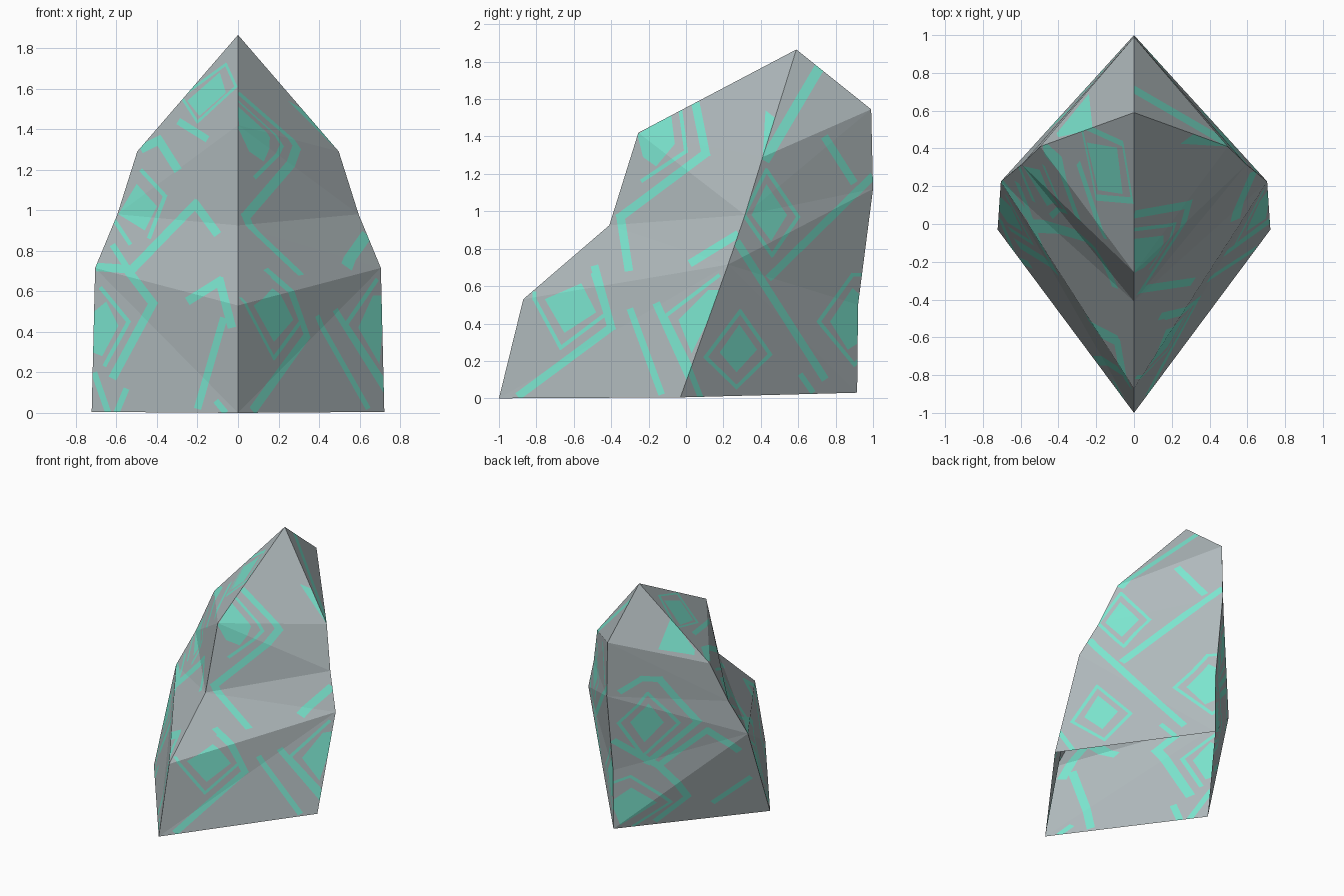
import bpy
import bmesh
from mathutils import Vector

if "Cube" in bpy.data.objects:
    bpy.data.objects.remove(bpy.data.objects["Cube"])


def material(name, rgb):
    m = bpy.data.materials.new(name)
    m.diffuse_color = (*rgb, 1)
    m.use_nodes = True
    m.node_tree.nodes["Principled BSDF"].inputs["Base Color"].default_value = m.diffuse_color
    return m


stone = material("grey_stone", (0.43, 0.485, 0.50))
mint = material("mint_glow", (0.20, 0.78, 0.62))

# Levels of the rock: front (y, z), side ridge (x, y, z), back (y, z)
LEVELS = [
    ((-1.0, 0.0), (0.722, -0.03, 0.005), (0.915, 0.03)),
    ((-0.87, 0.53), (0.705, 0.225, 0.715), (0.92, 0.50)),
    ((-0.41, 0.925), (0.595, 0.315, 0.98), (1.0, 1.12)),
    ((-0.255, 1.42), (0.497, 0.41, 1.29), (0.99, 1.545)),
]
PEAK = Vector((0, 0.59, 1.865))


def quarter_facets(side, end):
    """Triangles of one quarter: side is +1 / -1 in x, end is 0 front / 2 back."""
    mid = [Vector((0, *lv[end])) for lv in LEVELS]
    rim = [Vector((side * lv[1][0], *lv[1][1:])) for lv in LEVELS]
    tris = []
    for i in range(3):
        a, b, c, d = mid[i], rim[i], rim[i + 1], mid[i + 1]
        tris += [(a, b, c), (a, c, d)] if i == 0 else [(a, b, d), (b, c, d)]
    tris.append((mid[3], rim[3], PEAK))
    if (side > 0) != (end == 0):
        tris = [t[::-1] for t in tris]
    return [list(t) for t in tris]


# Pattern helpers: flat shapes are projected onto the facets and cut into them
def split(poly, a, b, axes):
    """Cut a polygon by the line a-b; returns the parts left and right of it."""
    def dist(p):
        return (b[0] - a[0]) * (p[axes[1]] - a[1]) - (b[1] - a[1]) * (p[axes[0]] - a[0])
    left, right = [], []
    for p, q in zip(poly, poly[1:] + poly[:1]):
        dp, dq = dist(p), dist(q)
        if dp >= 0:
            left.append(p)
        if dp <= 0:
            right.append(p)
        if dp * dq < 0:
            cut = p.lerp(q, dp / (dp - dq))
            left.append(cut)
            right.append(cut)
    return (left if len(left) > 2 else []), (right if len(right) > 2 else [])


def carve(poly, shape, axes):
    """Returns the part of the polygon inside the convex shape, and the rest."""
    pairs = list(zip(shape, shape[1:] + shape[:1]))
    if sum(p[0] * q[1] - q[0] * p[1] for p, q in pairs) < 0:
        pairs = [(q, p) for p, q in reversed(pairs)]
    rest, inside = [], poly
    for a, b in pairs:
        inside, out = split(inside, a, b, axes)
        if out:
            rest.append(out)
        if not inside:
            return [], [poly]
    return inside, rest


def stroke(width, pts):
    """Rectangles along a polyline, lengthened at the joints."""
    rects, last = [], len(pts) - 2
    closed = pts[0] == pts[-1]
    for i in range(last + 1):
        a, b = Vector(pts[i]), Vector(pts[i + 1])
        d = (b - a).normalized()
        n = Vector((-d.y, d.x)) * width / 2
        if i > 0 or closed:
            a = a - d * width * 0.4
        if i < last or closed:
            b = b + d * width * 0.4
        rects.append([tuple(v) for v in (a - n, b - n, b + n, a + n)])
    return rects


bm = bmesh.new()


def carved_quarter(side, end, axes, fills, lines):
    shapes = list(fills)
    for w, pts in lines:
        shapes += stroke(w, pts)
    plain, glow = quarter_facets(side, end), []
    for s in shapes:
        left_over = []
        for poly in plain:
            inside, rest = carve(poly, s, axes)
            left_over += rest
            if inside:
                glow.append(inside)
        plain = left_over
    for index, polys in enumerate((plain, glow)):
        for poly in polys:
            bm.faces.new([bm.verts.new(p) for p in poly]).material_index = index


THIN, BAND = 0.02, 0.042

# Front right, drawn in (y, z)
carved_quarter(1, 0, (1, 2), [
    [(-.755, .53), (-.56, .615), (-.48, .46), (-.65, .35)],
    [(-.04, .42), (.12, .58), (.2, .58), (.03, .24)],
    [(-.26, 1.41), (-.08, 1.52), (-.06, 1.36), (-.16, 1.24), (-.23, 1.29)],
    [(.425, 1.54), (.475, 1.50), (.41, 1.29)],
], [
    (THIN, [(-.81, .57), (-.81, .53), (-.67, .27), (-.43, .45), (-.5, .67)]),
    (BAND, [(-.49, .71), (-.40, .38), (-.90, .01)]),
    (.036, [(-.30, .48), (-.13, .02)]),
    (BAND, [(-.16, .51), (.07, 0)]),
    (THIN, [(.18, .66), (-.11, .44), (.03, .16)]),
    (BAND, [(.02, .72), (.28, .88)]),
    (THIN, [(-.03, 1.54), (0, 1.32), (-.24, 1.16)]),
    (.045, [(.05, 1.58), (.105, 1.31), (-.35, .97), (-.305, .68)]),
])

# Back right, drawn in (y, z)
carved_quarter(1, 2, (1, 2), [
    [(.43, 1.145), (.54, .98), (.455, .84), (.35, .98)],
    [(.285, .395), (.38, .26), (.27, .14), (.18, .245)],
    [(.77, .41), (.89, .59), (.99, .5), (.96, .32), (.865, .26)],
], [
    (THIN, [(.43, 1.22), (.6, .97), (.46, .765), (.31, .98), (.43, 1.22)]),
    (THIN, [(.29, .465), (.45, .235), (.27, .06), (.105, .22), (.29, .465)]),
    (THIN, [(.95, .66), (.89, .66), (.71, .41), (.9, .18), (.95, .23)]),
    (BAND, [(.27, .84), (.745, .1)]),
    (BAND, [(.44, .64), (1.0, 1.19)]),
    (BAND, [(.74, 1.4), (.9, 1.15)]),
    (.055, [(.42, 1.27), (.72, 1.78)]),
    (.03, [(.61, .13), (.68, .03)]),
    (.03, [(.0, .2), (.08, 0)]),
])

# Front left, drawn in (x, z)
carved_quarter(-1, 0, (0, 2), [
    [(-.25, 1.54), (-.09, 1.68), (-.06, 1.58), (-.19, 1.465)],
    [(-.59, .98), (-.5, 1.13), (-.4, 1.02), (-.46, .9)],
    [(-.71, .5), (-.65, .55), (-.59, .43), (-.67, .28), (-.72, .3)],
], [
    (.013, [(-.28, 1.56), (-.06, 1.72), (-.01, 1.61), (-.2, 1.435), (-.28, 1.56)]),
    (.035, [(-.295, 1.44), (-.15, 1.35)]),
    (BAND, [(-.48, 1.3), (-.39, 1.345), (-.295, 1.195)]),
    (THIN, [(-.48, 1.2), (-.36, 1.07), (-.44, .86)]),
    (THIN, [(-.61, .95), (-.53, .83)]),
    (.03, [(-.62, .83), (-.53, .69)]),
    (BAND, [(-.53, .70), (-.21, 1.03), (-.1, .88)]),
    (BAND, [(-.70, .72), (-.55, .71), (-.42, .54), (-.62, .17)]),
    (.03, [(-.55, .12), (-.60, 0)]),
    (THIN, [(-.68, .62), (-.54, .45), (-.66, .23)]),
    (.03, [(-.71, .2), (-.64, 0)]),
    (BAND, [(-.25, .55), (-.09, .65), (-.03, .42)]),
    (.036, [(-.07, .47), (-.2, .02)]),
    (.03, [(-.11, .06), (-.06, 0)]),
])

# Back left, drawn in (y, z)
carved_quarter(-1, 2, (1, 2), [
    [(.46, 1.39), (.48, 1.36), (.69, 1.44), (.5, 1.62)],
    [(.77, 1.03), (.68, .865), (.77, .71), (.86, .89)],
    [(.825, .35), (.685, .21), (.88, .055), (.93, .25)],
], [
    (THIN, [(.77, 1.11), (.60, .85), (.77, .60), (.92, .89), (.77, 1.11)]),
    (BAND, [(.93, 1.14), (.80, 1.23), (.70, 1.21), (.5, .85), (.75, .53)]),
    (BAND, [(.94, .75), (.685, .51), (.505, .23), (.67, .05)]),
    (BAND, [(.685, .51), (.444, .77), (.25, .57)]),
    (THIN, [(.92, .4), (.83, .44), (.6, .2), (.8, .03)]),
    (BAND, [(.34, .145), (.14, .33)]),
])

# Rock shell, open underneath
bmesh.ops.remove_doubles(bm, verts=bm.verts, dist=0.0002)
mesh = bpy.data.meshes.new("rock_shell")
bm.to_mesh(mesh)
bm.free()
mesh.materials.append(stone)
mesh.materials.append(mint)
rock = bpy.data.objects.new("rock_shell", mesh)
bpy.context.collection.objects.link(rock)
